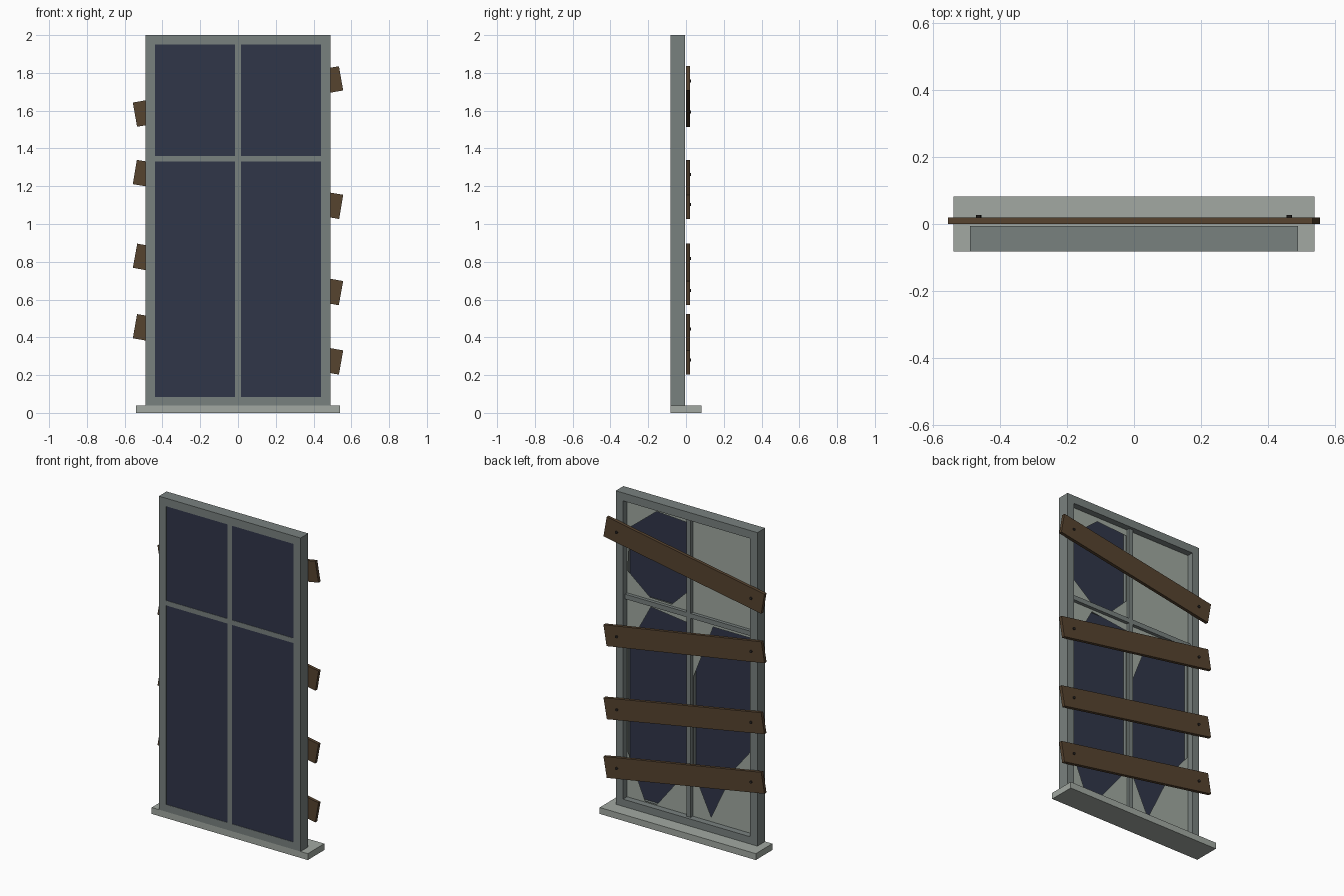
import bpy, bmesh, math
from mathutils import Matrix, Vector

if "Cube" in bpy.data.objects:
    bpy.data.objects.remove(bpy.data.objects["Cube"])


def material(name, r, g, b):
    def lin(c):
        c /= 255
        return c / 12.92 if c < 0.04045 else ((c + 0.055) / 1.055) ** 2.4
    m = bpy.data.materials.new(name)
    m.diffuse_color = (lin(r), lin(g), lin(b), 1)
    m.use_nodes = True
    m.node_tree.nodes["Principled BSDF"].inputs["Base Color"].default_value = m.diffuse_color
    return m


FRAME = material("grey frame paint", 121, 129, 127)
SILL = material("pale sill", 162, 169, 162)
GLASS = material("dusty glass", 160, 169, 161)
NIGHT = material("dark blue backing", 48, 54, 73)
WOOD = material("brown wood", 86, 67, 47)
IRON = material("dark iron", 45, 41, 38)


def finish(name, bm, mat):
    me = bpy.data.meshes.new(name)
    bm.to_mesh(me)
    bm.free()
    me.materials.append(mat)
    ob = bpy.data.objects.new(name, me)
    bpy.context.collection.objects.link(ob)
    return ob


def box(name, x0, x1, y0, y1, z0, z1, mat):
    bm = bmesh.new()
    size = Matrix.Diagonal((x1 - x0, y1 - y0, z1 - z0, 1))
    mid = Matrix.Translation(((x0 + x1) / 2, (y0 + y1) / 2, (z0 + z1) / 2))
    bmesh.ops.create_cube(bm, size=1, matrix=mid @ size)
    return finish(name, bm, mat)


# Outer frame and sill
FRONT, BACK = -0.082, -0.006
box("sill", -0.54, 0.54, -0.082, 0.082, 0, 0.04, SILL)
for side, x in (("left", -0.465), ("right", 0.465)):
    box(side + "_jamb", x - 0.025, x + 0.025, FRONT, BACK, 0.04, 2, FRAME)
box("top_rail", -0.44, 0.44, FRONT, BACK, 1.95, 2, FRAME)
box("bottom_rail", -0.44, 0.44, FRONT, BACK, 0.04, 0.085, FRAME)

# Crossing glazing bars
box("upright_bar", -0.015, 0.015, FRONT, -0.025, 0.085, 1.95, FRAME)
for side, x0, x1 in (("left", -0.44, -0.015), ("right", 0.015, 0.44)):
    box(side + "_cross_bar", x0, x1, FRONT, -0.025, 1.33, 1.36, FRAME)

# Dark backing just behind the front face
box("dark_backing", -0.44, 0.44, -0.08, -0.076, 0.085, 1.95, NIGHT)


def pane(name, x0, x1, z0, z1, hole=()):
    """Flat glass pane, optionally with a broken hole."""
    bm = bmesh.new()
    edges = []
    for loop in ([(x0, z0), (x1, z0), (x1, z1), (x0, z1)], hole):
        vs = [bm.verts.new((x, -0.046, z)) for x, z in loop]
        edges += [bm.edges.new((v, vs[i - 1])) for i, v in enumerate(vs)]
    bmesh.ops.triangle_fill(bm, edges=edges, use_beauty=True, normal=Vector((0, 1, 0)))
    for f in bm.faces:
        f.normal_update()
        if f.normal.y < 0:
            f.normal_flip()
    return finish(name, bm, GLASS)


# Three broken panes and one whole pane
pane("upper_left_pane", -0.44, -0.015, 1.36, 1.95)
pane("upper_right_pane", 0.015, 0.44, 1.36, 1.95,
     [(0.42, 1.775), (0.235, 1.923), (0.02, 1.91), (0.02, 1.48),
      (0.13, 1.372), (0.28, 1.375), (0.435, 1.50)])
pane("lower_right_pane", 0.015, 0.44, 0.085, 1.33,
     [(0.435, 1.02), (0.275, 1.315), (0.02, 1.285), (0.02, 0.36),
      (0.233, 0.092), (0.315, 0.092), (0.435, 0.37)])
pane("lower_left_pane", -0.44, -0.015, 0.085, 1.33,
     [(-0.02, 0.958), (-0.156, 1.305), (-0.435, 1.305), (-0.435, 0.62),
      (-0.31, 0.465), (-0.142, 0.114), (-0.02, 0.37)])

# Tilted boards nailed across the back: height, tilt in degrees
boards = [(1.675, 10), (1.183, -9.6), (0.733, -10.3), (0.363, -10)]
for i, (z, tilt) in enumerate(boards, 1):
    spin = Matrix.Rotation(math.radians(-tilt), 4, 'Y')
    place = Matrix.Translation((0, 0, z)) @ spin
    board = box(f"board_{i}", -0.554, 0.554, 0, 0.02, -0.065, 0.065, WOOD)
    board.matrix_world = place
    for side, x in (("left", -0.472), ("right", 0.472)):
        bm = bmesh.new()
        turn = Matrix.Translation((x, 0.022, 0)) @ Matrix.Rotation(math.pi / 2, 4, 'X')
        bmesh.ops.create_cone(bm, cap_ends=True, segments=8, radius1=0.008,
                              radius2=0.008, depth=0.011, matrix=turn)
        nail = finish(f"{side}_nail_{i}", bm, IRON)
        nail.matrix_world = place
